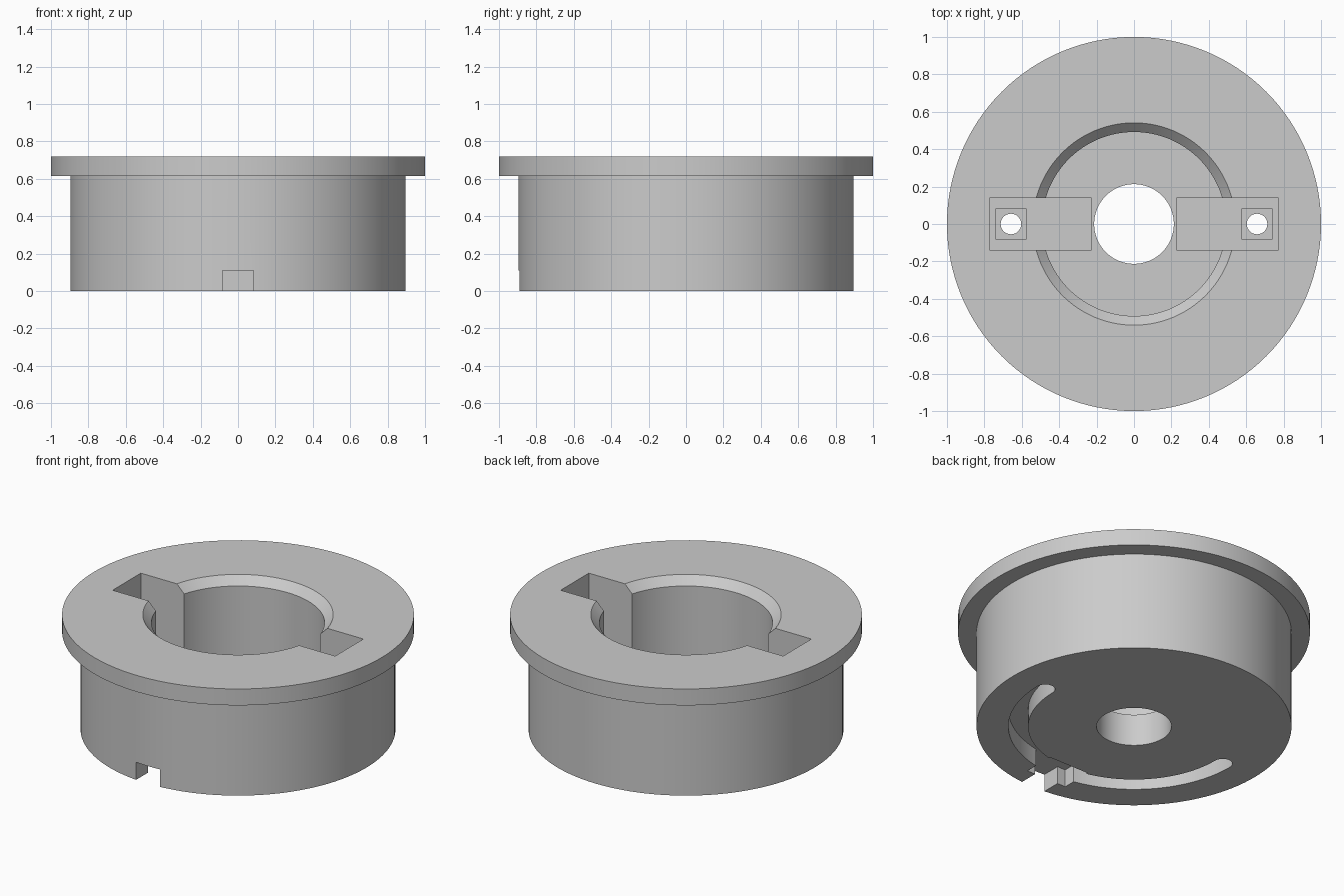
import bpy, bmesh
from math import cos, sin, pi, radians

if "Cube" in bpy.data.objects:
    bpy.data.objects.remove(bpy.data.objects["Cube"], do_unlink=True)

SEGMENTS = 128

grey = bpy.data.materials.new("plain grey")
grey.use_nodes = True
colour = (0.6, 0.6, 0.6, 1)
grey.diffuse_color = colour
grey.node_tree.nodes["Principled BSDF"].inputs["Base Color"].default_value = colour


def finish(name, bm):
    bmesh.ops.recalc_face_normals(bm, faces=bm.faces)
    mesh = bpy.data.meshes.new(name)
    bm.to_mesh(mesh)
    bm.free()
    mesh.materials.append(grey)
    obj = bpy.data.objects.new(name, mesh)
    bpy.context.collection.objects.link(obj)
    return obj


def lathe(name, profile):
    """Spin a closed (radius, height) outline around z."""
    bm = bmesh.new()
    rings = []
    for i in range(SEGMENTS):
        a = 2 * pi * i / SEGMENTS
        rings.append([bm.verts.new((r * cos(a), r * sin(a), z)) for r, z in profile])
    n = len(profile)
    for i, ring in enumerate(rings):
        after = rings[(i + 1) % SEGMENTS]
        for j in range(n):
            k = (j + 1) % n
            bm.faces.new((ring[j], after[j], after[k], ring[k]))
    return finish(name, bm)


def prism(name, outline, z0, z1):
    """Extrude a closed (x, y) outline upward."""
    bm = bmesh.new()
    base = bm.faces.new([bm.verts.new((x, y, z0)) for x, y in outline])
    top = bmesh.ops.extrude_face_region(bm, geom=[base])["geom"]
    verts = [v for v in top if isinstance(v, bmesh.types.BMVert)]
    bmesh.ops.translate(bm, verts=verts, vec=(0, 0, z1 - z0))
    return finish(name, bm)


def rectangle(x0, x1, y0, y1):
    return [(x0, y0), (x1, y0), (x1, y1), (x0, y1)]


def arc(cx, cy, radius, start, end, steps):
    angles = [radians(start + (end - start) * i / steps) for i in range(steps + 1)]
    return [(cx + radius * cos(a), cy + radius * sin(a)) for a in angles]


# Flanged cup with a chamfered bore and a holed floor
housing = lathe("flanged_housing", [
    (0.213, 0), (0.895, 0), (0.895, 0.615), (1, 0.615), (1, 0.718),
    (0.541, 0.718), (0.492, 0.668), (0.492, 0.2), (0.213, 0.2)])

# Curved wire groove under the floor, round at both ends
TRACK, HALF = 0.658, 0.056
groove = (arc(0, 0, TRACK + HALF, -180, 0, 64)
          + arc(TRACK, 0, HALF, 0, 180, 16)[1:]
          + arc(0, 0, TRACK - HALF, 0, -180, 64)[1:]
          + arc(-TRACK, 0, HALF, 0, 180, 16)[1:-1])
cutters = [
    prism("wire_groove_cutter", groove, -0.1, 0.11),
    prism("wire_pocket_cutter", rectangle(-0.14, 0.14, -0.775, -0.575), -0.1, 0.11),
    prism("wire_notch_cutter", rectangle(-0.083, 0.083, -1, -0.7), -0.1, 0.11),
]

# Side slots, each with a square seat and a through hole
for side in (-1, 1):
    x0, x1 = sorted((side * 0.227, side * 0.772))
    cx = side * TRACK
    cutters += [
        prism("side_slot_cutter", rectangle(x0, x1, -0.14, 0.14), 0.17, 1),
        prism("square_seat_cutter",
              rectangle(cx - 0.081, cx + 0.081, -0.083, 0.083), 0.14, 0.3),
        prism("through_hole_cutter", arc(cx, 0, 0.055, 0, 348.75, 31), 0.08, 0.3),
    ]

bpy.context.view_layer.objects.active = housing
for cutter in cutters:
    cutter.hide_render = True
    cut = housing.modifiers.new("cut", "BOOLEAN")
    cut.operation = "DIFFERENCE"
    cut.solver = "EXACT"
    cut.object = cutter
    bpy.ops.object.modifier_apply(modifier=cut.name)
    bpy.data.objects.remove(cutter, do_unlink=True)

# Smooth round walls with crisp edges
bpy.ops.object.select_all(action="DESELECT")
housing.select_set(True)
bpy.ops.object.shade_smooth_by_angle(angle=radians(30))
